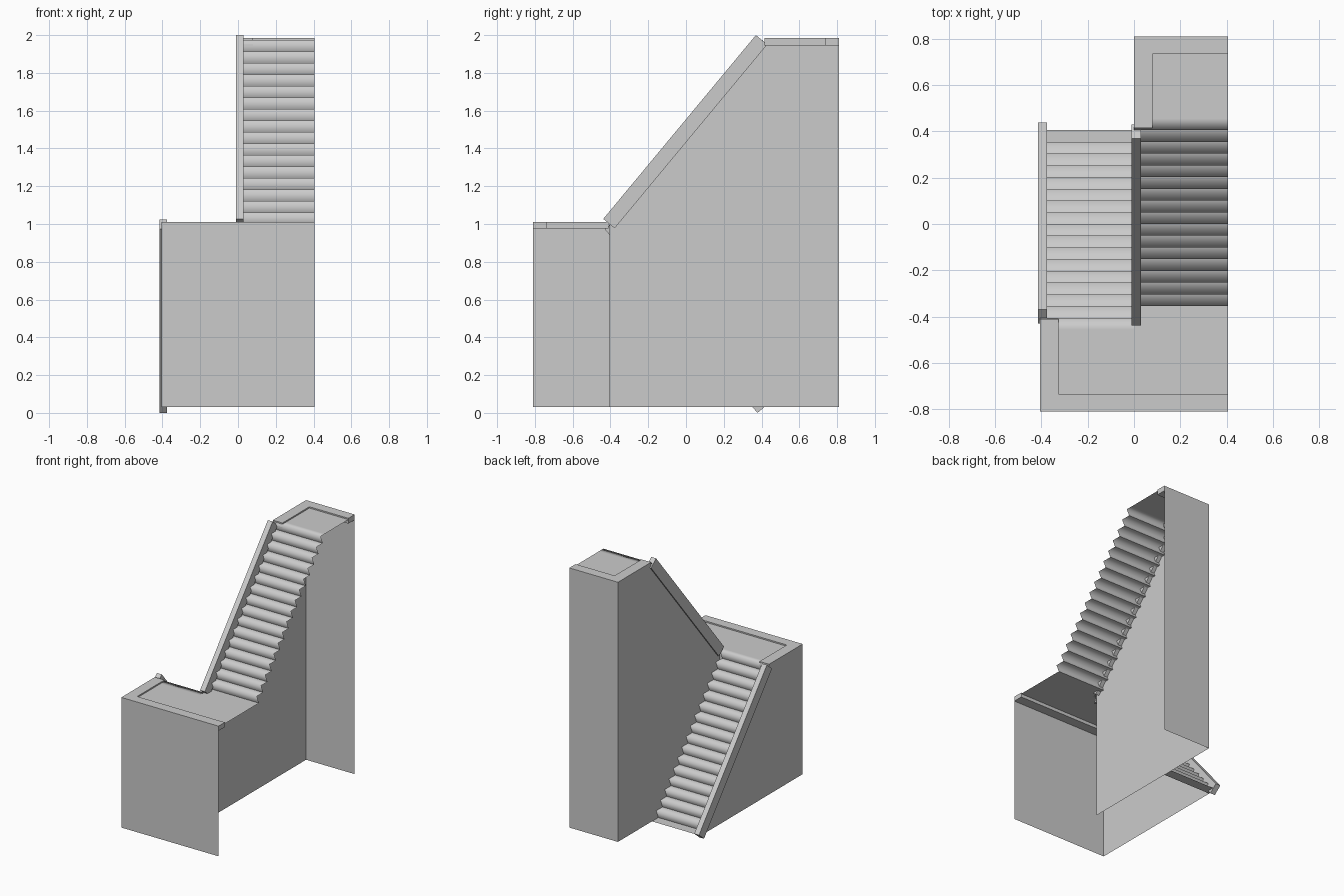
import bpy

cube = bpy.data.objects.get("Cube")
if cube:
    bpy.data.objects.remove(cube)

grey = bpy.data.materials.new("light_grey")
grey.use_nodes = True
GREY = (0.6, 0.6, 0.6, 1)
grey.diffuse_color = GREY
grey.node_tree.nodes["Principled BSDF"].inputs["Base Color"].default_value = GREY

HALF = 0.405              # half the width and half the run of a flight
BACK = 0.81               # half the total depth
GROUND, MID, TOP = 0.03, 1.0, 1.975
STEPS = 16
GOING = 2 * HALF / STEPS
UNDERCUT = 0.025


def make(name, verts, faces, smooth=False):
    mesh = bpy.data.meshes.new(name)
    mesh.from_pydata(verts, [], faces)
    mesh.materials.append(grey)
    for p in mesh.polygons:
        p.use_smooth = smooth
    mesh.update()
    obj = bpy.data.objects.new(name, mesh)
    bpy.context.collection.objects.link(obj)
    return obj


def side_sheet(name, x, outline):
    """Thin wall in the YZ plane."""
    make(name, [(x, y, z) for y, z in outline], [range(len(outline))])


def prism(name, x0, x1, outline):
    """YZ outline extruded along x."""
    n = len(outline)
    verts = [(x, y, z) for x in (x0, x1) for y, z in outline]
    faces = [range(n)[::-1], range(n, 2 * n)]
    faces += [(i, (i + 1) % n, (i + 1) % n + n, i + n) for i in range(n)]
    make(name, verts, faces)


def box(name, x0, x1, y0, y1, z0, z1):
    prism(name, x0, x1, [(y0, z0), (y1, z0), (y1, z1), (y0, z1)])


def front_sheet(name, x0, x1, y, z0, z1):
    make(name, [(x0, y, z0), (x1, y, z0), (x1, y, z1), (x0, y, z1)], [(0, 1, 2, 3)])


def floor_sheet(name, x0, x1, y0, y1, z):
    make(name, [(x0, y0, z), (x1, y0, z), (x1, y1, z), (x0, y1, z)], [(0, 1, 2, 3)])


def flight(name, x0, x1, z0, z1, direction, lead):
    """Undercut risers with rounded-looking nosings, climbing along direction * y."""
    rise = (z1 - z0) / STEPS
    verts, faces = [], []
    for k in range(STEPS + 1):
        nose, z = -HALF + GOING * k, z0 + rise * k
        depth = GOING if k == STEPS else GOING + UNDERCUT
        line = [(nose + depth, z), (nose, z), (nose + UNDERCUT, z - rise)]
        if k == 0:
            line = [(nose + depth, z), (nose - lead, z)]
        b = len(verts)
        for y, h in line:
            verts += [(x0, direction * y, h), (x1, direction * y, h)]
        for i in range(len(line) - 1):
            a = b + 2 * i
            quad = (a, a + 1, a + 3, a + 2)
            faces.append(quad[::-1] if direction > 0 else quad)
    make(name, verts, faces, smooth=True)


# Stair flights
flight("upper_steps", 0, HALF, MID, TOP, 1, GOING)
flight("lower_steps", -HALF, 0, GROUND, MID, -1, 0)

# Sloping side boards
board = [(0.37, 2.0), (0.43, 1.95), (-0.378, 0.977), (-0.438, 1.027)]
prism("upper_stringer", -0.01, 0.03, board)
prism("lower_stringer", -0.415, -0.375, [(-y, z - 0.977) for y, z in board])

# Landings with raised edge trim
floor_sheet("lower_landing", -HALF, HALF, -BACK, -HALF - GOING, MID)
floor_sheet("upper_landing", 0, HALF, HALF + GOING, BACK, TOP)
LOW_TRIM, HIGH_TRIM = 0.975, 1.945
box("lower_front_trim", -HALF, HALF, -BACK, -0.735, LOW_TRIM, 1.01)
box("lower_side_trim", -HALF, -0.325, -0.735, -0.41, LOW_TRIM, 1.01)
box("upper_back_trim", 0, HALF, 0.735, BACK, HIGH_TRIM, 1.985)
box("upper_side_trim", 0, 0.08, 0.415, 0.735, HIGH_TRIM, 1.985)

# Walls below the flights and landings
front_sheet("front_wall", -HALF, HALF, -BACK, GROUND, LOW_TRIM)
front_sheet("back_wall", 0, HALF, BACK, GROUND, HIGH_TRIM)
side_sheet("middle_wall", 0, [(-HALF, GROUND), (BACK, GROUND), (BACK, HIGH_TRIM),
                              (0.415, HIGH_TRIM), (HALF, TOP), (-HALF, MID)])
side_sheet("outer_wall", -HALF, [(HALF, GROUND), (-HALF, MID), (-0.41, LOW_TRIM),
                                 (-BACK, LOW_TRIM), (-BACK, GROUND)])
